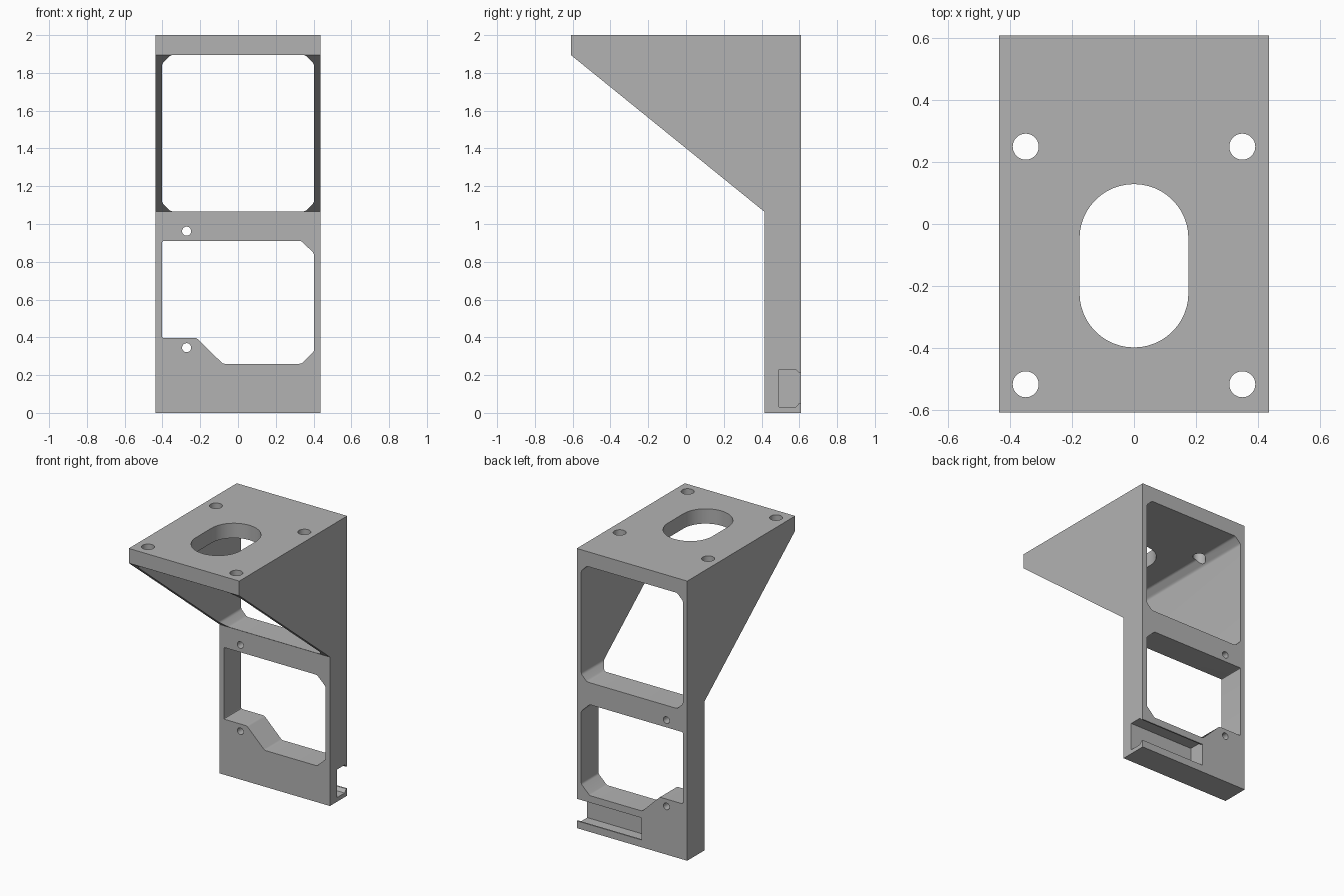
import bpy, bmesh, math
from mathutils import Vector

if "Cube" in bpy.data.objects:
    bpy.data.objects.remove(bpy.data.objects["Cube"], do_unlink=True)

grey = bpy.data.materials.new("plain grey")
grey.use_nodes = True
colour = (0.45, 0.45, 0.45, 1)
grey.diffuse_color = colour
grey.node_tree.nodes["Principled BSDF"].inputs["Base Color"].default_value = colour

# Each axis maps a 2D profile point (u, v) and a depth d into space
AXES = {
    "x": lambda u, v, d: Vector((d, u, v)),
    "y": lambda u, v, d: Vector((u, d, v)),
    "z": lambda u, v, d: Vector((u, v, d)),
}


def prism(name, points, axis, start, end):
    """Extrude a flat outline along an axis."""
    place = AXES[axis]
    bm = bmesh.new()
    face = bm.faces.new([bm.verts.new(place(u, v, start)) for u, v in points])
    result = bmesh.ops.extrude_face_region(bm, geom=[face])
    moved = [g for g in result["geom"] if isinstance(g, bmesh.types.BMVert)]
    bmesh.ops.translate(bm, verts=moved, vec=place(0, 0, end - start))
    bmesh.ops.recalc_face_normals(bm, faces=bm.faces)
    mesh = bpy.data.meshes.new(name)
    bm.to_mesh(mesh)
    bm.free()
    mesh.materials.append(grey)
    obj = bpy.data.objects.new(name, mesh)
    bpy.context.collection.objects.link(obj)
    return obj


def slot(cu, cv, radius, half_straight=0, steps=24):
    """Circle outline, stretched into an obround along v."""
    pts = []
    for centre, base in ((half_straight, 0), (-half_straight, math.pi)):
        for i in range(steps + (half_straight > 0)):
            a = base + math.pi * i / steps
            pts.append((cu + radius * math.cos(a), cv + centre + radius * math.sin(a)))
    return pts


def rounded(points, radius, steps=4):
    """Ease every corner of an outline with a small curve."""
    out = []
    for i, p in enumerate(points):
        p = Vector(p)
        a = p + (Vector(points[i - 1]) - p).normalized() * radius
        b = p + (Vector(points[(i + 1) % len(points)]) - p).normalized() * radius
        for k in range(steps + 1):
            t = k / steps
            out.append(tuple(a * (1 - t) ** 2 + p * 2 * t * (1 - t) + b * t * t))
    return out


# Bracket body: upright back, gusseted sides and top plate in one side profile
body = prism("bracket", [(-0.61, 2), (-0.61, 1.895), (0.415, 1.065),
                         (0.415, 0), (0.61, 0), (0.61, 2)], "x", -0.437, 0.437)

# Upper window, running the full depth between the gussets
w, lo, hi, c = 0.402, 1.067, 1.894, 0.045
upper = [(-w + c, lo), (w - c, lo), (w, lo + c), (w, hi - c),
         (w - c, hi), (-w + c, hi), (-w, hi - c), (-w, lo + c)]
cutters = [prism("upper_window_cutter", rounded(upper, 0.012), "y", -1, 1)]

# Lower window, with a stepped sill
lower = [(-w, 0.91), (-w, 0.397), (-0.22, 0.397), (-0.08, 0.26), (0.335, 0.26),
         (w, 0.325), (w, 0.845), (0.335, 0.91)]
cutters.append(prism("lower_window_cutter", rounded(lower, 0.01), "y", 0, 1))

# Screw holes through the upright
for z in (0.345, 0.962):
    cutters.append(prism("screw_hole_cutter", slot(-0.272, z, 0.024), "y", 0, 1))

# Slot and bolt holes through the top plate
cutters.append(prism("top_slot_cutter", slot(0, -0.135, 0.176, 0.088), "z", 1.8, 2.1))
for x in (-0.35, 0.35):
    for y in (-0.518, 0.25):
        cutters.append(prism("bolt_hole_cutter", slot(x, y, 0.042), "z", 1.8, 2.1))

# Lipped pocket, open to the back and the left side
pocket = [(0.492, 0.03), (0.58, 0.03), (0.6, 0.052), (0.7, 0.052),
          (0.7, 0.21), (0.6, 0.21), (0.58, 0.23), (0.492, 0.23)]
cutters.append(prism("pocket_cutter", pocket, "x", -0.075, 0.6))

for cutter in cutters:
    cutter.hide_render = True
    cutter.hide_viewport = True
    cut = body.modifiers.new(cutter.name, "BOOLEAN")
    cut.operation = "DIFFERENCE"
    cut.solver = "EXACT"
    cut.object = cutter

# Bake the cuts, then drop the cutters
depsgraph = bpy.context.evaluated_depsgraph_get()
body_mesh = bpy.data.meshes.new_from_object(body.evaluated_get(depsgraph))
body.modifiers.clear()
body.data = body_mesh
for cutter in cutters:
    bpy.data.objects.remove(cutter, do_unlink=True)

# Smooth the curved hole walls while keeping edges sharp
bpy.ops.object.select_all(action="DESELECT")
body.select_set(True)
bpy.context.view_layer.objects.active = body
bpy.ops.object.shade_smooth_by_angle(angle=math.radians(25))
